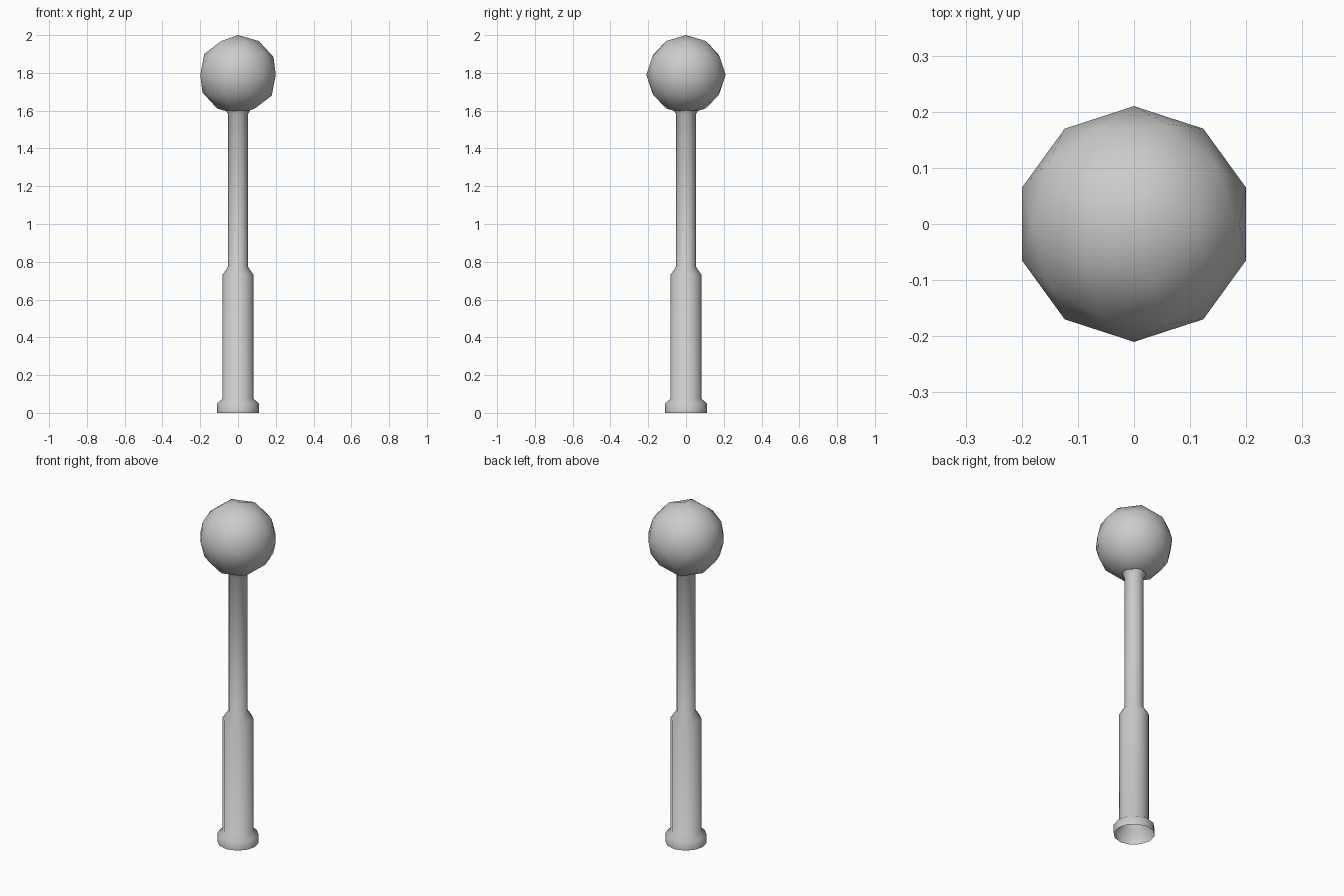
import bpy
import math

default = bpy.data.objects.get("Cube")
if default:
    bpy.data.objects.remove(default, do_unlink=True)


def make_material(name, colour):
    mat = bpy.data.materials.new(name)
    mat.use_nodes = True
    mat.diffuse_color = colour
    mat.node_tree.nodes["Principled BSDF"].inputs["Base Color"].default_value = colour
    return mat


def finish(obj, mat):
    obj.data.materials.append(mat)
    for poly in obj.data.polygons:
        poly.use_smooth = True


def lathe(name, profile, sides, mat):
    """Open tube made by turning (radius, height) points round the z axis."""
    verts, faces = [], []
    for radius, z in profile:
        for i in range(sides):
            a = math.tau * i / sides
            verts.append((radius * math.cos(a), radius * math.sin(a), z))
    for row in range(len(profile) - 1):
        for i in range(sides):
            j = (i + 1) % sides
            low, high = row * sides, (row + 1) * sides
            faces.append((low + i, low + j, high + j, high + i))
    mesh = bpy.data.meshes.new(name)
    mesh.from_pydata(verts, [], faces)
    obj = bpy.data.objects.new(name, mesh)
    bpy.context.collection.objects.link(obj)
    finish(obj, mat)
    return obj


grey = make_material("plain grey", (0.6, 0.6, 0.6, 1))

# Shaft: pommel ring, thick grip, thin neck and a small flare under the ball
shaft_profile = [
    (0.11, 0.0), (0.11, 0.05), (0.082, 0.075),
    (0.082, 0.73), (0.052, 0.775),
    (0.052, 1.58), (0.066, 1.605),
]
lathe("shaft", shaft_profile, 12, grey)

# Ball head
bpy.ops.mesh.primitive_ico_sphere_add(subdivisions=2, radius=0.21, location=(0, 0, 1.79))
ball = bpy.context.object
ball.name = "ball_head"
finish(ball, grey)
